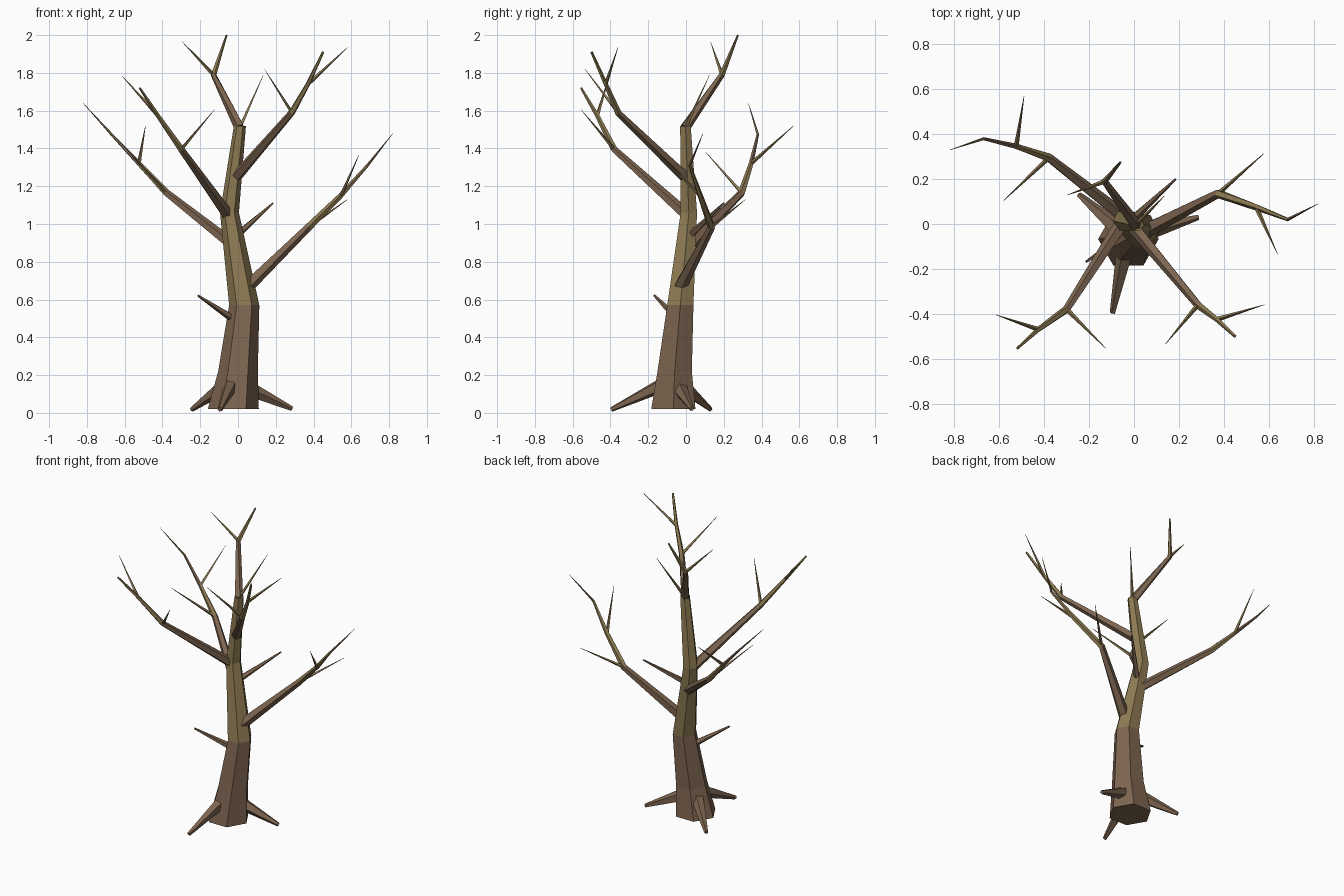
import bpy, bmesh, math
from mathutils import Vector

cube = bpy.data.objects.get("Cube")
if cube:
    bpy.data.objects.remove(cube)


def material(name, colour):
    m = bpy.data.materials.new(name)
    m.use_nodes = True
    m.diffuse_color = (*colour, 1)
    m.node_tree.nodes["Principled BSDF"].inputs["Base Color"].default_value = (*colour, 1)
    return m


MATS = [material("brown_bark", (0.205, 0.130, 0.080)),
        material("olive_bark", (0.265, 0.195, 0.085))]


def limb(name, path, sides, colours, level=False):
    """Tapered faceted limb; path is (x, y, z, radius), one colour per segment."""
    pts = [Vector(p[:3]) for p in path]
    bm = bmesh.new()
    rings = []
    for i, p in enumerate(pts):
        before = (p - pts[i - 1]).normalized() if i else Vector()
        after = (pts[i + 1] - p).normalized() if i + 1 < len(pts) else Vector()
        axis = Vector((0, 0, 1)) if level else (before + after).normalized()
        u = (Vector((1, 0, 0)) if level else axis.cross(Vector((0, 0, 1)))).normalized()
        v = axis.cross(u)
        ring = []
        for k in range(sides):
            a = math.tau * k / sides
            ring.append(bm.verts.new(p + path[i][3] * (u * math.cos(a) + v * math.sin(a))))
        rings.append(ring)
    for i, (lo, hi) in enumerate(zip(rings, rings[1:])):
        for k in range(sides):
            n = (k + 1) % sides
            f = bm.faces.new((lo[k], lo[n], hi[n], hi[k]))
            f.material_index = colours[i]
    bm.faces.new(rings[0][::-1]).material_index = colours[0]
    bm.faces.new(rings[-1]).material_index = colours[-1]
    mesh = bpy.data.meshes.new(name)
    bm.to_mesh(mesh)
    bm.free()
    for m in MATS:
        mesh.materials.append(m)
    ob = bpy.data.objects.new(name, mesh)
    bpy.context.collection.objects.link(ob)


def twig(name, start, end, r=0.011, tip=0.001, sides=4, colour=1):
    limb(name, [(*start, r), (*end, tip)], sides, [colour])


# Trunk: brown below, olive above
limb("trunk", [(-.025, -.067, .02, .135), (0, -.06, .22, .105), (.033, -.03, .57, .08),
               (-.045, .015, 1.06, .05), (.01, -.003, 1.52, .032)], 6, [0, 0, 1, 1], True)

# Roots
for side, start, end in (("front", (-.03, -.08, .17), (-.095, -.395, .018)),
                         ("left", (.03, -.04, .14), (.285, .03, .022)),
                         ("right", (-.05, -.04, .16), (-.245, .13, .018))):
    twig(side + "_root", start, end, .045, .013, 5, 0)

# Main branches
limb("left_branch", [(.05, -.03, .67, .036), (.375, .135, .985, .021), (.545, .075, 1.15, .015),
                     (.685, .02, 1.31, .008), (.82, .09, 1.48, .001)], 5, [0, 1, 1, 0])
limb("right_branch", [(-.03, .02, .89, .032), (-.38, .295, 1.165, .02), (-.525, .345, 1.32, .013),
                      (-.67, .38, 1.475, .007), (-.82, .33, 1.64, .001)], 5, [0, 1, 0, 1])
limb("front_left_branch", [(-.005, -.01, 1.255, .03), (.285, -.36, 1.59, .018),
                           (.37, -.425, 1.74, .012), (.45, -.5, 1.91, .007)], 5, [0, 1, 1])
limb("front_right_branch", [(-.055, .0, 1.05, .032), (-.3, -.38, 1.395, .018),
                            (-.425, -.47, 1.575, .012), (-.52, -.555, 1.72, .006)], 5, [0, 1, 1])
limb("top_branch", [(.008, -.005, 1.51, .028), (-.13, .19, 1.79, .016),
                    (-.06, .275, 2.0, .005)], 5, [0, 1])

# Short side stubs on the trunk
twig("upper_stub", (-.03, .0, .92), (.185, .2, 1.11), .022, .005, 5, 0)
twig("lower_stub", (.01, -.02, .475), (-.212, -.168, .622), .025, .006, 5, 0)

# Fine twigs
for i, (start, end) in enumerate((
        ((.375, .135, .985), (.58, .315, 1.13)),
        ((.545, .075, 1.15), (.64, -.135, 1.365)),
        ((-.38, .295, 1.165), (-.58, .105, 1.38)),
        ((-.525, .345, 1.32), (-.49, .57, 1.52)),
        ((.285, -.36, 1.59), (.14, -.535, 1.82)),
        ((.37, -.425, 1.74), (.58, -.36, 1.935)),
        ((-.3, -.38, 1.395), (-.125, -.555, 1.605)),
        ((-.425, -.47, 1.575), (-.615, -.405, 1.785)),
        ((-.13, .19, 1.79), (-.295, .13, 1.965)),
        ((.01, -.003, 1.51), (.135, .125, 1.79)))):
    twig(f"twig_{i + 1}", start, end)
